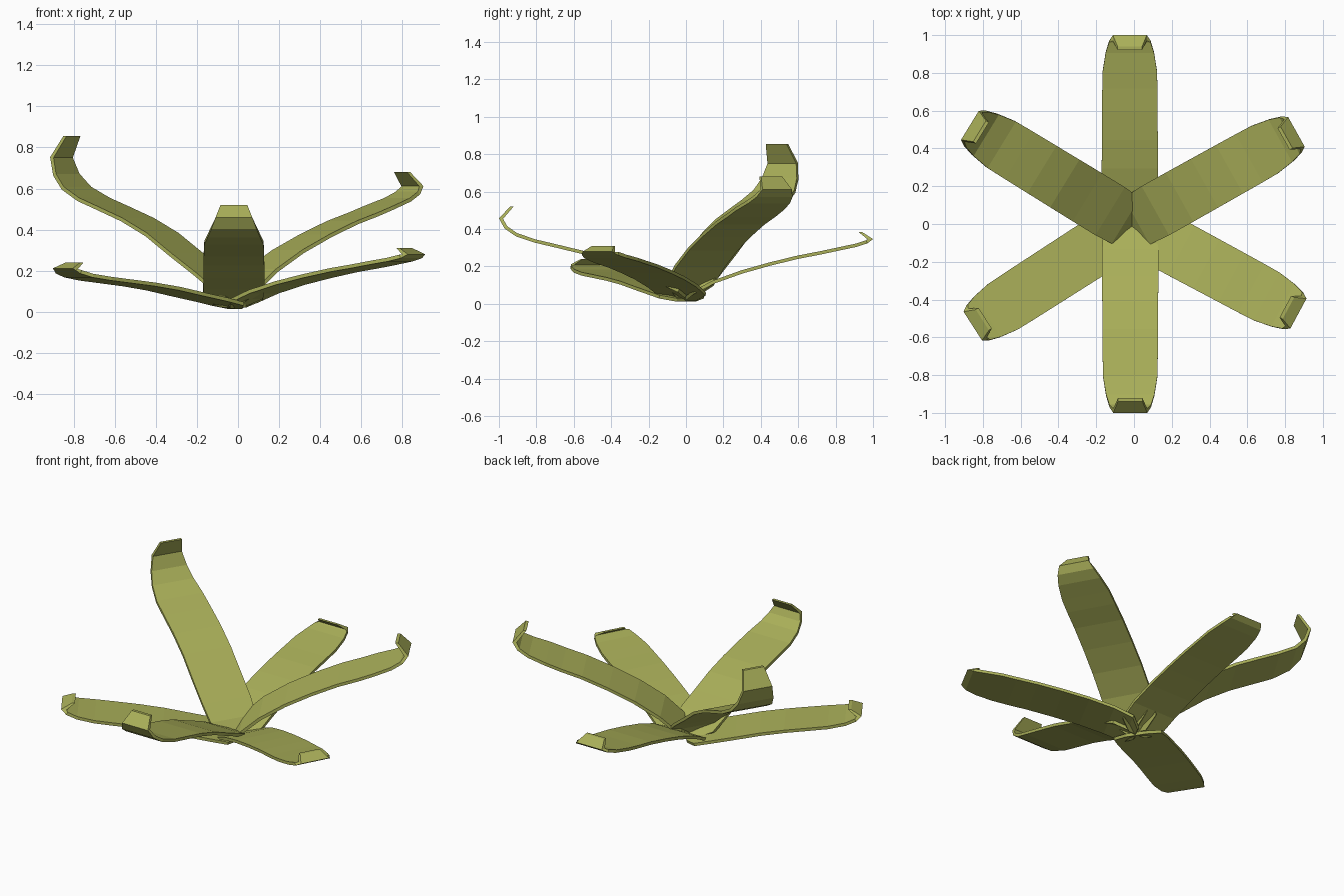
import bpy
from math import radians, cos, sin
from mathutils import Vector

if "Cube" in bpy.data.objects:
    bpy.data.objects.remove(bpy.data.objects["Cube"])

THICK = 0.018
# Half width along the leaf: blunt foot, parallel sides, narrowed hook
HALF_W = [0.06, 0.142, 0.149, 0.149, 0.148, 0.147, 0.146, 0.144, 0.128, 0.110, 0.09, 0.065]
# (radius, relative height) of the two leaf profiles
HOOKED = [(0, .05), (.045, .12), (.14, .205), (.28, .315), (.42, .43), (.56, .515), (.7, .58),
          (.81, .63), (.91, .695), (.97, .775), (1, .88), (.94, 1)]
STRAIGHT = [(0, .05), (.045, .14), (.155, .285), (.30, .42), (.45, .53), (.60, .625), (.72, .685),
            (.81, .735), (.91, .79), (.97, .84), (1, .90), (.94, 1)]

# name, heading in degrees, tip height, foot x, profile
LEAVES = [("leaf_back", 90, .385, -.022, STRAIGHT), ("leaf_right_back", 29.2, .68, -.013, STRAIGHT),
          ("leaf_right_front", -28.3, .31, -.01, STRAIGHT), ("leaf_front", -90, .52, -.02, HOOKED),
          ("leaf_left_front", 212.7, .24, -.012, HOOKED), ("leaf_left_back", 148.5, .855, -.016, HOOKED)]

green = bpy.data.materials.new("leaf_green")
green.diffuse_color = (0.40, 0.43, 0.10, 1)
green.use_nodes = True
green.node_tree.nodes["Principled BSDF"].inputs["Base Color"].default_value = green.diffuse_color


def inner_line(pts):
    """Offset a profile to its inner (upper) side, with limited mitres."""
    out = []
    normals = []
    for p, q in zip(pts, pts[1:]):
        d = (q - p).normalized()
        normals.append(Vector((-d.y, d.x)))
    for i, p in enumerate(pts):
        a, b = normals[max(i - 1, 0)], normals[min(i, len(normals) - 1)]
        n = (a + b).normalized()
        out.append(p + n * THICK / max(n.dot(a), 0.6))
    out[-1] = pts[-1] + Vector((-THICK, 0))   # level lip
    return out


def add_leaf(name, heading, height, foot_x, profile):
    a = radians(heading)
    along = Vector((cos(a), sin(a), 0))
    side = Vector((-sin(a), cos(a), 0))
    outer = [Vector((r, h * height)) for r, h in profile]
    verts, faces = [], []
    # Each station has four corners: outer pair, then inner pair
    for p, q, w in zip(outer, inner_line(outer), HALF_W):
        for pt, s in ((p, -w), (p, w), (q, w), (q, -w)):
            verts.append(Vector((foot_x, 0, pt.y)) + along * pt.x + side * s)
    for i in range(len(profile) - 1):
        k = 4 * i
        for j in range(4):
            m = (j + 1) % 4
            faces.append((k + j, k + j + 4, k + m + 4, k + m))
    n = len(verts)
    faces += [(0, 1, 2, 3), (n - 1, n - 2, n - 3, n - 4)]
    mesh = bpy.data.meshes.new(name)
    # Wind all faces outward
    mesh.from_pydata(verts, [], [f[::-1] for f in faces])
    mesh.materials.append(green)
    obj = bpy.data.objects.new(name, mesh)
    bpy.context.collection.objects.link(obj)


for leaf in LEAVES:
    add_leaf(*leaf)
